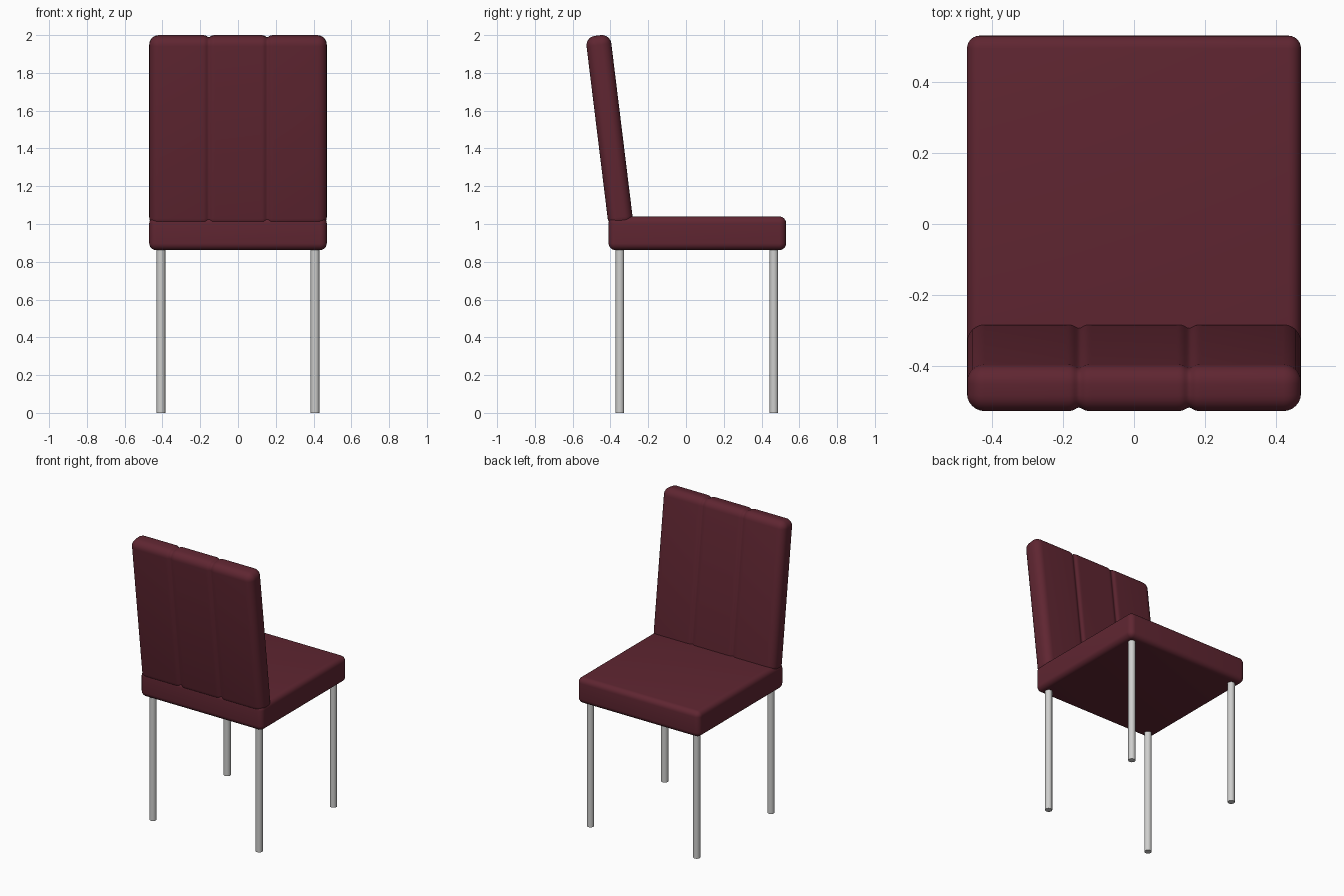
import bpy, bmesh, math

if "Cube" in bpy.data.objects:
    bpy.data.objects.remove(bpy.data.objects["Cube"])


def material(name, rgb):
    m = bpy.data.materials.new(name)
    m.diffuse_color = (*rgb, 1)
    m.use_nodes = True
    m.node_tree.nodes["Principled BSDF"].inputs["Base Color"].default_value = m.diffuse_color
    return m


MAROON = material("maroon upholstery", (0.115, 0.019, 0.031))
METAL = material("grey metal", (0.62, 0.62, 0.61))


def finish(obj, mat, angle=40):
    obj.data.materials.append(mat)
    bpy.ops.object.select_all(action='DESELECT')
    obj.select_set(True)
    bpy.context.view_layer.objects.active = obj
    bpy.ops.object.shade_smooth_by_angle(angle=math.radians(angle))


def cushion(name, hx, hy, hz, r, grooves=(), depth=0.01, width=0.014, seg=6):
    """Rounded box lofted along x; grooves pinch the section at given x."""
    ends = [(hx - r + r * math.sin(t), r * (1 - math.cos(t)))
            for t in (i * math.pi / 2 / seg for i in range(seg + 1))]
    stations = ends + [(-x, d) for x, d in ends]
    for g in grooves:
        for k in range(-6, 7):
            dx = k * 0.006
            stations.append((g + dx, depth * math.exp(-(dx / width) ** 2)))
    stations.sort()

    bm = bmesh.new()
    rings = []
    for x, d in stations:
        ring = []
        for q, (sy, sz) in enumerate(((1, 1), (-1, 1), (-1, -1), (1, -1))):
            for i in range(seg + 1):
                a = (q + i / seg) * math.pi / 2
                ring.append(bm.verts.new((x,
                                          sy * (hy - r) + (r - d) * math.cos(a),
                                          sz * (hz - r) + (r - d) * math.sin(a))))
        rings.append(ring)
    n = len(rings[0])
    for a, b in zip(rings, rings[1:]):
        for i in range(n):
            j = (i + 1) % n
            bm.faces.new((a[i], a[j], b[j], b[i]))
    bm.faces.new(rings[0])
    bm.faces.new(rings[-1])
    bmesh.ops.remove_doubles(bm, verts=bm.verts, dist=1e-5)
    bmesh.ops.recalc_face_normals(bm, faces=bm.faces)
    me = bpy.data.meshes.new(name)
    bm.to_mesh(me)
    bm.free()
    obj = bpy.data.objects.new(name, me)
    bpy.context.collection.objects.link(obj)
    finish(obj, MAROON)
    return obj


# Seat cushion
seat = cushion("seat", 0.47, 0.47, 0.089, 0.036)
seat.location = (0, 0.06, 0.951)

# Leaning backrest with two vertical stitched channels
back = cushion("backrest", 0.47, 0.066, 0.509, 0.05, grooves=(-0.155, 0.155))
back.location = (0, -0.405, 1.4925)
back.rotation_euler.x = math.radians(7)

# Four round metal legs
for row, y in (("back", -0.35), ("front", 0.465)):
    for side, x in (("left", -0.408), ("right", 0.408)):
        bpy.ops.mesh.primitive_cylinder_add(vertices=20, radius=0.023, depth=0.88,
                                            location=(x, y, 0.44))
        leg = bpy.context.object
        leg.name = f"{row}_{side}_leg"
        finish(leg, METAL)
